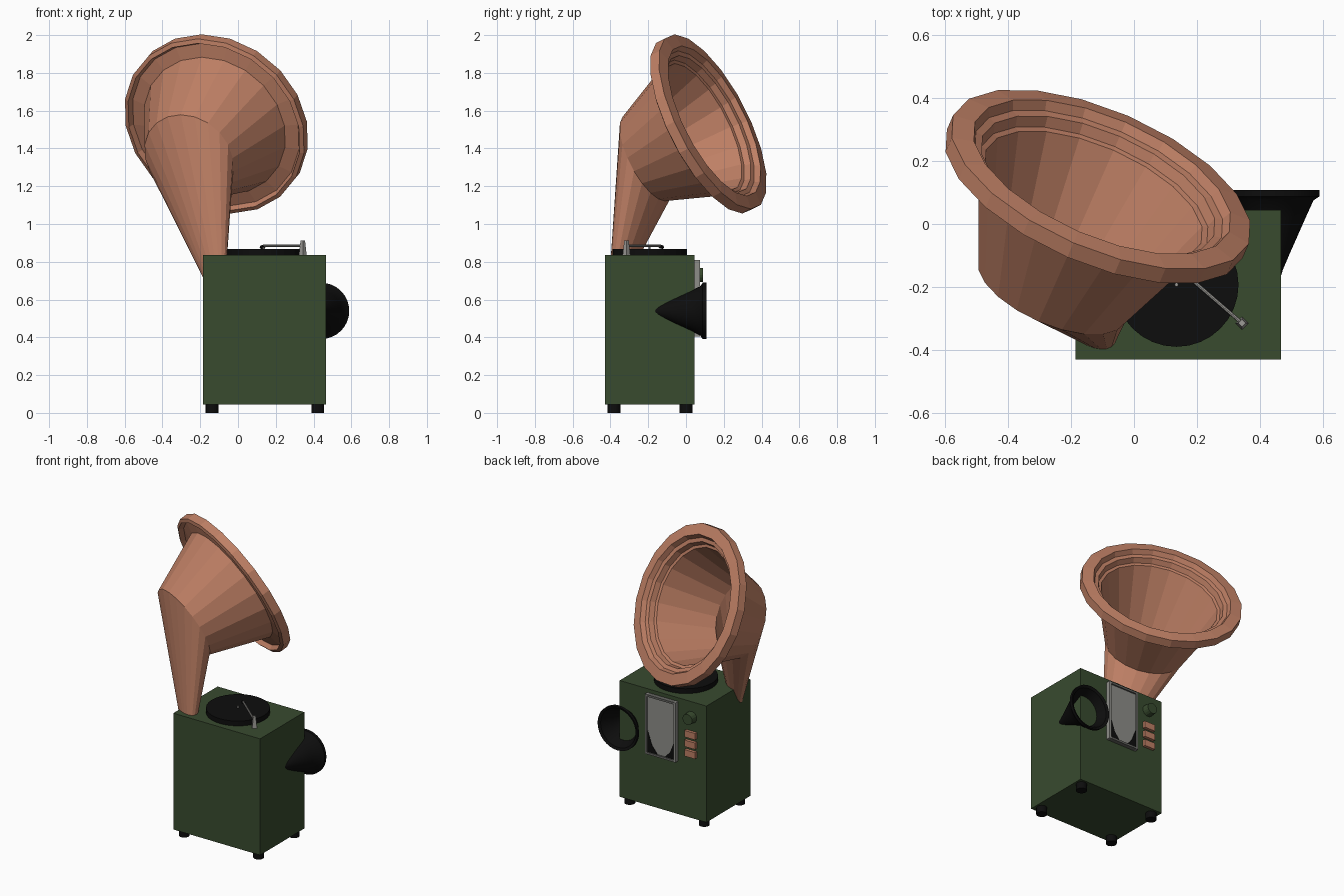
import bpy, bmesh, math
from mathutils import Vector, Matrix

if "Cube" in bpy.data.objects:
    bpy.data.objects.remove(bpy.data.objects["Cube"])

def mat(name, r, g, b):
    m = bpy.data.materials.new(name)
    m.diffuse_color = (r, g, b, 1)
    m.use_nodes = True
    m.node_tree.nodes["Principled BSDF"].inputs["Base Color"].default_value = m.diffuse_color
    return m

GREEN = mat("dark_green", 0.040, 0.070, 0.028)
COPPER = mat("copper", 0.52, 0.215, 0.13)
BLACK = mat("black", 0.004, 0.004, 0.004)
GREY = mat("panel_grey", 0.27, 0.27, 0.25)
FRAME = mat("frame_grey", 0.13, 0.13, 0.12)
STEEL = mat("steel", 0.34, 0.33, 0.31)

def finish(name, bm, material, smooth=False):
    bmesh.ops.recalc_face_normals(bm, faces=bm.faces)
    me = bpy.data.meshes.new(name)
    bm.to_mesh(me)
    bm.free()
    ob = bpy.data.objects.new(name, me)
    bpy.context.collection.objects.link(ob)
    me.materials.append(material)
    if smooth:
        bpy.context.view_layer.objects.active = ob
        ob.select_set(True)
        bpy.ops.object.shade_smooth_by_angle(angle=math.radians(35))
        ob.select_set(False)
    return ob

def box(name, lo, hi, material):
    bm = bmesh.new()
    bmesh.ops.create_cube(bm, size=1)
    lo, hi = Vector(lo), Vector(hi)
    for v in bm.verts:
        v.co = Vector([(lo[i] + hi[i]) / 2 + v.co[i] * (hi[i] - lo[i]) for i in range(3)])
    return finish(name, bm, material)

def loft(name, rings, axis, sides, material, smooth=False):
    """Skin circles (centre, radius) that all face along the axis; ends are capped."""
    rot = Vector(axis).to_track_quat('Z', 'Y').to_matrix()
    bm = bmesh.new()
    loops = []
    for c, r in rings:
        loops.append([bm.verts.new(Vector(c) + rot @ Vector((
            r * math.cos(2 * math.pi * i / sides), r * math.sin(2 * math.pi * i / sides), 0)))
            for i in range(sides)])
    for a, b in zip(loops, loops[1:]):
        for i in range(sides):
            j = (i + 1) % sides
            bm.faces.new((a[i], a[j], b[j], b[i]))
    bm.faces.new(loops[0])
    bm.faces.new(loops[-1])
    return finish(name, bm, material, smooth)

def rod(name, a, b, r1, r2, sides, material, smooth=False):
    a, b = Vector(a), Vector(b)
    return loft(name, [(a, r1), (b, r2)], b - a, sides, material, smooth)

# Cabinet and feet
BACK = 0.045
box("cabinet", (-0.185, -0.43, 0.045), (0.467, BACK, 0.835), GREEN)
for sx, x in (("left", -0.137), ("right", 0.422)):
    for sy, y in (("front", -0.381), ("back", 0.0)):
        rod(f"foot_{sy}_{sx}", (x, y, 0), (x, y, 0.05), 0.034, 0.034, 16, BLACK, True)

# Big bent horn: oblique neck up to the elbow, flared bell, hollow-backed lip, stepped inside
N = Vector((0.36, 0.83, 0.43)).normalized()
MOUTH = Vector((-0.112, 0.125, 1.533))
APEX = Vector((-0.08, -0.42, 0.505))
elbow = Vector((-0.26, -0.21, 1.35))
foot = APEX.lerp(elbow, 0.2)
profile = [(-0.03, 0.402), (-0.015, 0.475), (-0.045, 0.49), (-0.035, 0.512), (0.02, 0.512),
           (0.03, 0.44), (0.0, 0.425), (-0.005, 0.40), (-0.04, 0.39), (-0.045, 0.372)]
rings = [(foot, 0.05), (elbow, 0.253)]
rings += [(MOUTH + N * d, r) for d, r in profile]
rings += [(elbow, 0.237), (foot + Vector((0, 0, 0.03)), 0.035)]
loft("main_horn", rings, N, 20, COPPER)

# Turntable and record
rod("record", (0.135, -0.193, 0.83), (0.135, -0.193, 0.868), 0.197, 0.197, 32, BLACK)
rod("spindle", (0.135, -0.193, 0.86), (0.135, -0.193, 0.878), 0.006, 0.006, 10, STEEL)

# Tonearm
rod("tonearm_post", (0.343, -0.315, 0.83), (0.343, -0.315, 0.912), 0.021, 0.012, 4, STEEL)
rod("tonearm", (0.343, -0.315, 0.885), (0.135, -0.135, 0.885), 0.006, 0.006, 8, STEEL)
rod("tonearm_head", (0.14, -0.139, 0.881), (0.12, -0.122, 0.877), 0.011, 0.009, 4, BLACK)

# Small side horn, opening to the back
side = [(-0.21, 0.012), (-0.145, 0.033), (-0.10, 0.052), (0.02, 0.105), (0.075, 0.130),
        (0.088, 0.149), (0.108, 0.149), (0.10, 0.132), (0.03, 0.095), (-0.10, 0.035), (-0.14, 0.01)]
loft("side_horn", [((0.44, y, 0.54), r) for y, r in side], (0, 1, 0), 32, BLACK, True)

# Display panel on the back: frame border strips round a grey sheet
X0, X1, Z0, Z1, W = 0.028, 0.258, 0.405, 0.81, 0.014
box("panel_sheet", (X0 + 0.005, BACK - 0.01, Z0 + 0.005), (X1 - 0.005, 0.064, Z1 - 0.005), GREY)
for name, lo, hi in (("left", (X0, Z0), (X0 + W, Z1)), ("right", (X1 - W, Z0), (X1, Z1)),
                     ("bottom", (X0 + W, Z0), (X1 - W, Z0 + W)), ("top", (X0 + W, Z1 - W), (X1 - W, Z1))):
    box("panel_frame_" + name, (lo[0], BACK - 0.01, lo[1]), (hi[0], 0.074, hi[1]),
        GREY if name in ("left", "right") else FRAME)

# Dark corner shapes at the bottom of the panel
for name, x, dx, h in (("left", X0 + W, 0.07, 0.12), ("right", X1 - W, -0.075, 0.15)):
    bm = bmesh.new()
    z = Z0 + W
    f = bm.faces.new([bm.verts.new((px, 0.062, pz)) for px, pz in
                      ((x, z), (x + dx, z), (x + dx * 0.45, z + h * 0.35), (x, z + h))])
    ext = bmesh.ops.extrude_face_region(bm, geom=[f])["geom"]
    bmesh.ops.translate(bm, vec=(0, 0.005, 0), verts=[v for v in ext if isinstance(v, bmesh.types.BMVert)])
    finish("panel_dark_corner_" + name, bm, BLACK)

# Knob and three buttons
rod("knob", (-0.073, BACK - 0.01, 0.73), (-0.073, 0.09, 0.73), 0.04, 0.036, 16, GREEN)
for i, z in enumerate((0.615, 0.55, 0.485)):
    box(f"button_{i + 1}", (-0.113, BACK - 0.01, z - 0.022), (-0.033, 0.065, z + 0.022), COPPER)
